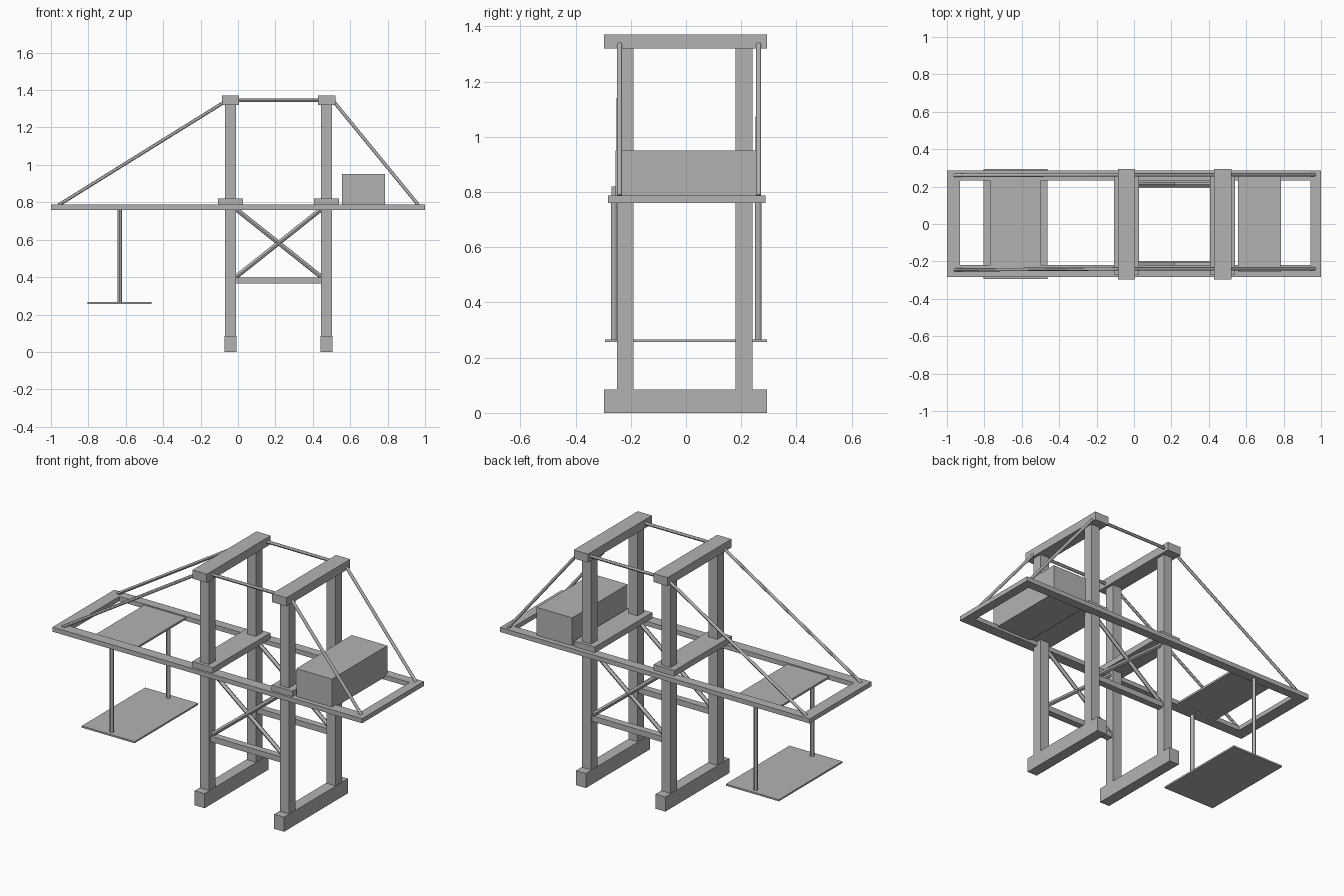
import bpy
from mathutils import Vector

default = bpy.data.objects.get("Cube")
if default:
    bpy.data.objects.remove(default, do_unlink=True)

# Single painted-steel colour
STEEL = (0.45, 0.45, 0.45, 1)
steel = bpy.data.materials.new("steel grey")
steel.use_nodes = True
steel.diffuse_color = STEEL
steel.node_tree.nodes["Principled BSDF"].inputs["Base Color"].default_value = STEEL


def finish(obj, name):
    obj.name = name
    obj.data.materials.append(steel)
    return obj


def box(name, xs, ys, zs):
    """Box filling the given ranges."""
    ranges = (xs, ys, zs)
    bpy.ops.mesh.primitive_cube_add(size=1, location=[sum(r) / 2 for r in ranges])
    obj = bpy.context.object
    for v in obj.data.vertices:
        v.co = [c * (r[1] - r[0]) for c, r in zip(v.co, ranges)]
    return finish(obj, name)


def bar(name, a, b, radius, sides=12):
    """Straight bar between two points; four sides give a square section."""
    a, b = Vector(a), Vector(b)
    bpy.ops.mesh.primitive_cylinder_add(vertices=sides, radius=radius,
                                        depth=(b - a).length, location=(a + b) / 2)
    obj = bpy.context.object
    obj.rotation_euler = (b - a).to_track_quat('Z', 'Y').to_euler()
    if sides > 4:
        bpy.ops.object.shade_smooth_by_angle()
    return finish(obj, name)


# Boom: rectangular frame of two long girders and two end bars
BOOM_Z = (0.76, 0.787)
box("boom_girder_right", (-1, 1), (-0.283, -0.22), BOOM_Z)
box("boom_girder_left", (-1, 1), (0.233, 0.287), BOOM_Z)
box("boom_end_outer", (-1, -0.93), (-0.22, 0.233), BOOM_Z)
box("boom_end_inner", (0.945, 1), (-0.22, 0.233), BOOM_Z)

# Portal towers
leg_rows = {"front": (-0.25, -0.19), "back": (0.18, 0.24)}
for tower, x in (("water", -0.04), ("land", 0.474)):
    for row, ys in leg_rows.items():
        box(f"{tower}_{row}_leg", (x - 0.029, x + 0.029), ys, (0.08, 1.33))
    box(f"{tower}_sill", (x - 0.032, x + 0.032), (-0.297, 0.293), (0, 0.085))
    box(f"{tower}_top_beam", (x - 0.046, x + 0.046), (-0.297, 0.293), (1.32, 1.37))
    box(f"{tower}_deck_beam", (x - 0.067, x + 0.067), (-0.27, 0.26), (0.785, 0.82))

# Bracing between the towers
for row, y in (("front", -0.218), ("back", 0.212)):
    box(f"{row}_tie_beam", (-0.012, 0.447), (y - 0.02, y + 0.02), (0.365, 0.398))
    bar(f"{row}_brace_rising", (-0.012, y, 0.4), (0.447, y, 0.765), 0.012)
    bar(f"{row}_brace_falling", (-0.012, y, 0.765), (0.447, y, 0.4), 0.012)

# Stays over the tower tops and the hanging rods
for row, y, tip in (("front", -0.24, -0.245), ("back", 0.263, 0.26)):
    bar(f"{row}_fore_stay", (-0.96, tip, 0.785), (-0.075, y, 1.335), 0.009)
    bar(f"{row}_top_stay", (-0.01, y, 1.345), (0.45, y, 1.345), 0.009)
    bar(f"{row}_back_stay", (0.515, y, 1.335), (0.965, y, 0.785), 0.009)
for row, y in (("front", -0.26), ("back", 0.262)):
    bar(f"{row}_hoist_rod", (-0.633, y, 0.26), (-0.633, y, 0.77), 0.012)

# Trolley plate, spreader plate and machinery house
box("trolley_plate", (-0.77, -0.5), (-0.225, 0.238), (0.768, 0.78))
box("spreader_plate", (-0.805, -0.463), (-0.293, 0.293), (0.256, 0.266))
box("machinery_house", (0.555, 0.785), (-0.255, 0.257), (0.775, 0.95))
